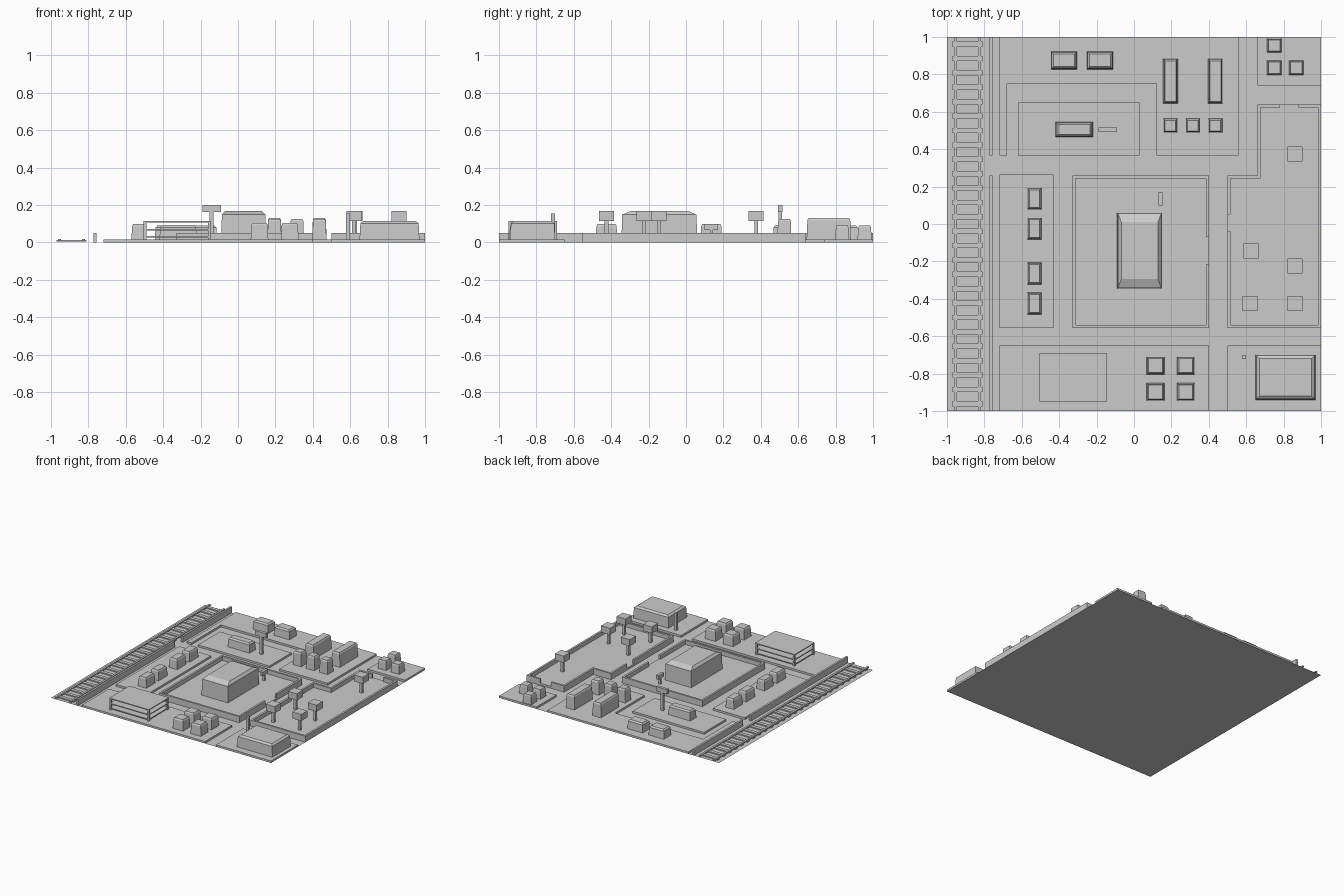
import bpy, bmesh

if "Cube" in bpy.data.objects:
    bpy.data.objects.remove(bpy.data.objects["Cube"])

P = 0.016  # pavement height


def make(name, bm):
    bmesh.ops.recalc_face_normals(bm, faces=bm.faces)
    me = bpy.data.meshes.new(name)
    bm.to_mesh(me)
    bm.free()
    ob = bpy.data.objects.new(name, me)
    bpy.context.collection.objects.link(ob)
    return ob


def stack(bm, x0, x1, y0, y1, levels):
    """Loft rectangles: levels = [(z, x_inset, y_inset), ...]"""
    rings = []
    for z, i, j in levels:
        rings.append([bm.verts.new(p) for p in (
            (x0 + i, y0 + j, z), (x1 - i, y0 + j, z),
            (x1 - i, y1 - j, z), (x0 + i, y1 - j, z))])
    for a, b in zip(rings, rings[1:]):
        for k in range(4):
            bm.faces.new((a[k], a[(k + 1) % 4], b[(k + 1) % 4], b[k]))
    bm.faces.new(rings[0][::-1])
    bm.faces.new(rings[-1])


def boxes(name, items):
    """One object from boxes (x0, x1, y0, y1, z0, z1)"""
    bm = bmesh.new()
    for x0, x1, y0, y1, z0, z1 in items:
        stack(bm, x0, x1, y0, y1, [(z0, 0, 0), (z1, 0, 0)])
    return make(name, bm)


def house(name, x0, x1, y0, y1, h, ix=0.014, iy=0.014, lip=0.012):
    bm = bmesh.new()
    stack(bm, x0, x1, y0, y1, [(P, 0, 0), (h - lip, 0.004, 0.004), (h, ix, iy)])
    return make(name, bm)


# ground sheet
bm = bmesh.new()
bmesh.ops.create_grid(bm, x_segments=1, y_segments=1, size=1)
make("ground", bm)

# raised pavements between the roads
blocks = {
    "central": [(-.33, .40, -.555, .26)],
    "park": [(.50, 1, -.555, .26), (.66, 1, .26, .64)],
    "west": [(-.72, -.43, -.555, .265)],
    "south": [(-.72, .40, -1, -.65)],
    "southeast": [(.50, 1, -1, -.65)],
    "hut": [(-.62, .03, .365, .65)],
    "north": [(-.72, .56, .75, 1), (.12, .56, .365, .75), (-.72, -.68, .365, .75)],
    "northeast": [(.66, 1, .74, 1)],
}
for n, rects in blocks.items():
    boxes(n + "_pavement", [(*r, 0, P) for r in rects])

# railway
boxes("rails", [(x - .008, x + .008, -1, 1, .008, .018) for x in (-.955, -.825)])
N = 26
boxes("sleepers", [(-.97, -.81, y - .014, y + .014, .004, .013)
                   for y in (-1 + (k + .5) * 2 / N for k in range(N))])
boxes("railway_wall", [(-.772, -.756, -1, .26, 0, .05), (-.772, -.756, .365, 1, 0, .05)])

# perimeter walls with gate gaps
T, W = .016, .05
boxes("central_wall", [(*r, P, W) for r in (
    (-.33, .40, .26 - T, .26), (-.33, .40, -.555, -.555 + T),
    (-.33, -.33 + T, -.555 + T, .26 - T),
    (.40 - T, .40, -.07, .26 - T), (.40 - T, .40, -.555 + T, -.215))])
boxes("park_wall", [(*r, P, W) for r in (
    (.50, 1, -.555, -.555 + T), (1 - T, 1, -.555 + T, .64 - T),
    (.50, .50 + T, -.555 + T, -.04), (.50, .50 + T, .05, .26),
    (.50 + T, .66 + T, .26 - T, .26), (.66, .66 + T, .26, .64),
    (.66 + T, .78, .64 - T, .64), (.88, 1, .64 - T, .64))])

# large buildings
house("central_building", -.09, .15, -.345, .06, .168, .022, .05, .02)
house("southeast_hall", .65, .97, -.94, -.70, .114, .02, .02)
house("hut_house", -.42, -.22, .465, .545, .092)

# small houses
for k, y in enumerate((-.425, -.265, -.025, .135)):
    house(f"west_house_{k}", -.57, -.495, y - .058, y + .058, .097, .01, .01)
for k, x in enumerate((-.375, -.182)):
    house(f"north_house_{k}", x - .07, x + .07, .827, .922, .09)
for k, x in enumerate((.195, .435)):
    house(f"long_house_{k}", x - .039, x + .039, .645, .882, .13, .01, .01)
for k, x in enumerate((.195, .315, .435)):
    house(f"tall_house_{k}", x - .038, x + .038, .488, .564, .126, .01, .01)
for x in (.115, .277):
    for y in (-.757, -.898):
        house("south_house", x - .047, x + .047, y - .047, y + .047, .104, .01, .01)
for x, y in ((.75, .955), (.75, .835), (.868, .835)):
    house("corner_house", x - .038, x + .038, y - .038, y + .038, .09, .008, .008)

# open parking deck: slabs and posts
deck = [(-.505, -.145, -.95, -.69, z - .008, z) for z in (.034, .072, .113)]
deck += [(x - .007, x + .007, y - .007, y + .007, P, .106)
         for x in (-.497, -.153) for y in (-.942, -.698)]
boxes("parking_deck", deck)

# box trees in the park
for x, y in ((.86, .375), (.625, -.145), (.86, -.225), (.86, -.425), (.62, -.425)):
    boxes("tree", [(x - .04, x + .04, y - .04, y + .04, .113, .167),
                   (x - .01, x + .01, y - .01, y + .01, P, .113)])

# signs and chimney post
boxes("billboard", [(-.19, -.09, .493, .516, .162, .2),
                    (-.152, -.13, .495, .514, P, .162)])
boxes("yard_sign", [(.13, .152, .10, .172, .065, .097),
                    (.133, .149, .128, .144, P, .065)])
boxes("corner_post", [(.578, .6, -.722, -.7, P, .155)])
